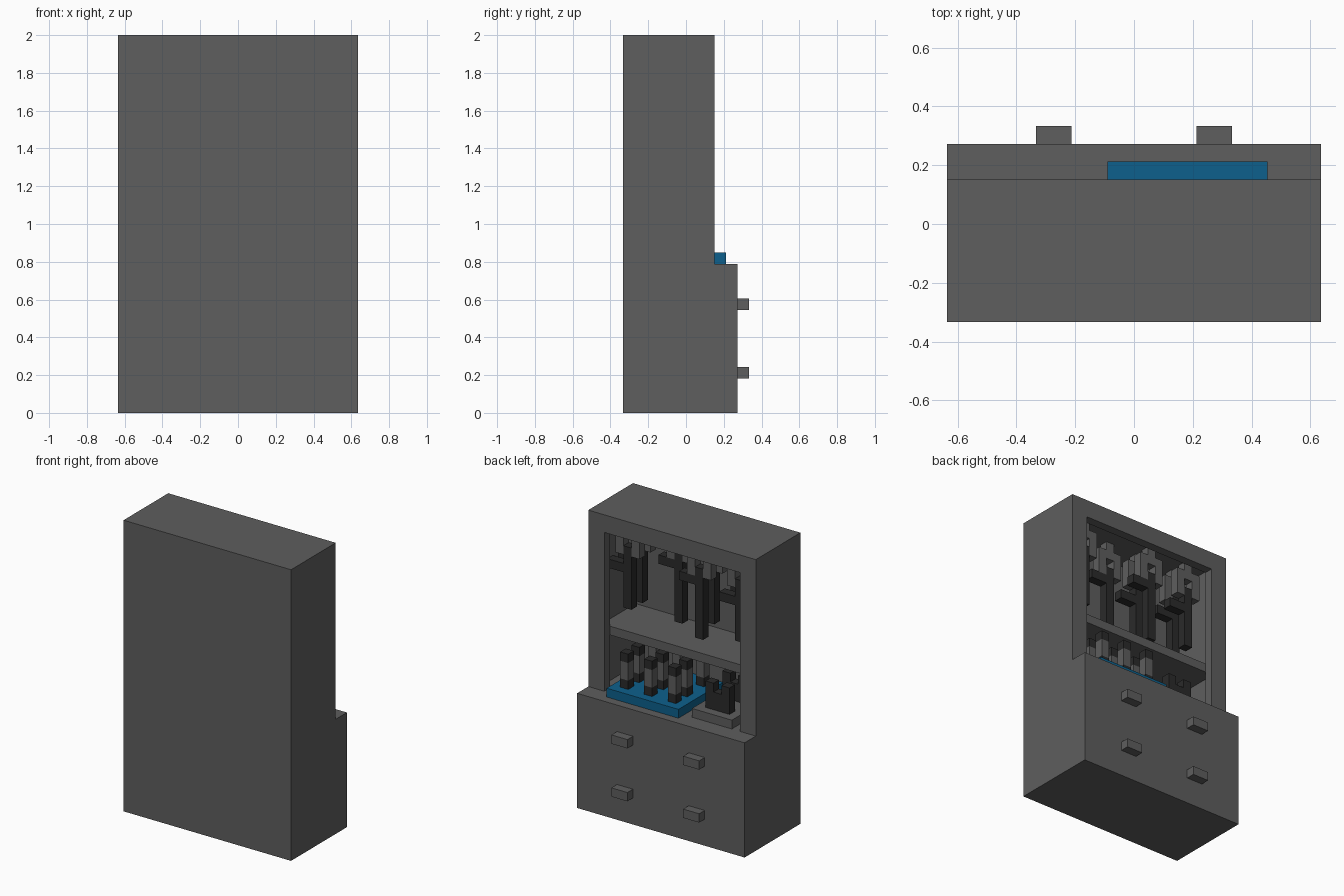
import bpy
import bmesh
from mathutils import Matrix, Vector

cube = bpy.data.objects.get("Cube")
if cube:
    bpy.data.objects.remove(cube, do_unlink=True)

# Everything sits on a block grid: 21 wide, 11 deep, 33 high
UNIT = 2 / 33
ORIGIN = Vector((-10.5, -5.5, 0))


def material(name, colour):
    mat = bpy.data.materials.new(name)
    mat.use_nodes = True
    rgba = (*colour, 1)
    mat.diffuse_color = rgba
    mat.node_tree.nodes["Principled BSDF"].inputs["Base Color"].default_value = rgba
    return mat


grey = material("dark grey", (0.112, 0.112, 0.112))
black = material("black", (0.023, 0.023, 0.023))
blue = material("blue", (0.004, 0.118, 0.262))


def blocks(name, mat, boxes):
    """One object from boxes given as (low corner, high corner) in grid units."""
    bm = bmesh.new()
    for low, high in boxes:
        low, high = Vector(low), Vector(high)
        centre = ((low + high) / 2 + ORIGIN) * UNIT
        size = Matrix.Diagonal((*((high - low) * UNIT), 1))
        bmesh.ops.create_cube(bm, size=1, matrix=Matrix.Translation(centre) @ size)
    mesh = bpy.data.meshes.new(name)
    bm.to_mesh(mesh)
    bm.free()
    mesh.materials.append(mat)
    obj = bpy.data.objects.new(name, mesh)
    bpy.context.collection.objects.link(obj)
    return obj


def bar(x, y, low, high):
    """Upright one-block column."""
    return (x, y, low), (x + 1, y + 1, high)


# Cabinet shell
blocks("drawer_base", grey, [((0, 0, 0), (21, 10, 13))])
blocks("front_panel", grey, [((0, 0, 13), (21, 1, 33))])
blocks("top_panel", grey, [((0, 1, 32), (21, 8, 33))])
blocks("side_panels", grey, [((x, 1, 13), (x + 1, 8, 32)) for x in (0, 20)])
blocks("opening_frame", grey,
       [((x, 7, 13), (x + 1, 8, 32)) for x in (1, 19)] + [((2, 7, 31), (19, 8, 32))])
blocks("shelf", grey, [((1, 1, 19), (20, 7, 20))])

# Drawer handles
blocks("drawer_handles", grey,
       [((x, 10, z), (x + 2, 11, z + 1)) for x in (5, 14) for z in (3, 9)])

# Blue mat with rows of banded posts
blocks("blue_mat", blue, [((9, 1, 13), (18, 9, 14))])
spots = [(x, y) for x in (10, 13, 16) for y in (2, 5, 7)]
blocks("post_ends", black, [bar(x, y, z, z + 1) for x, y in spots for z in (14, 17)])
blocks("post_bands", grey, [bar(x, y, 15, 17) for x, y in spots])

# Tray with notched blocks
blocks("tray", grey, [((3, 1, 13), (8, 8, 14))])
for label, y in (("back", 6), ("front", 3)):
    blocks(label + "_notched_block", black,
           [((4, y, 14), (7, y + 1, 16)), bar(4, y, 16, 17), bar(6, y, 16, 17)])

# Hanging tools: x, y, foot height, arm height
tools = [(17, 5, 22, 26), (17, 3, 22, 26), (12, 3, 21, 27),
         (8, 5, 21, 27), (8, 3, 22, 26), (3, 5, 22, 26), (3, 3, 22, 26)]
for n, (x, y, foot, arm) in enumerate(tools, 1):
    blocks(f"hanging_tool_{n}", black,
           [bar(x, y, foot, 29), ((x + 1, y, arm), (x + 3, y + 1, arm + 1))])
    blocks(f"tool_hook_{n}", grey,
           [bar(x - 1, y, 28, 30), bar(x + 1, y, 28, 30),
            ((x - 1, y, 30), (x + 2, y + 1, 31)), bar(x, y, 31, 32)])
